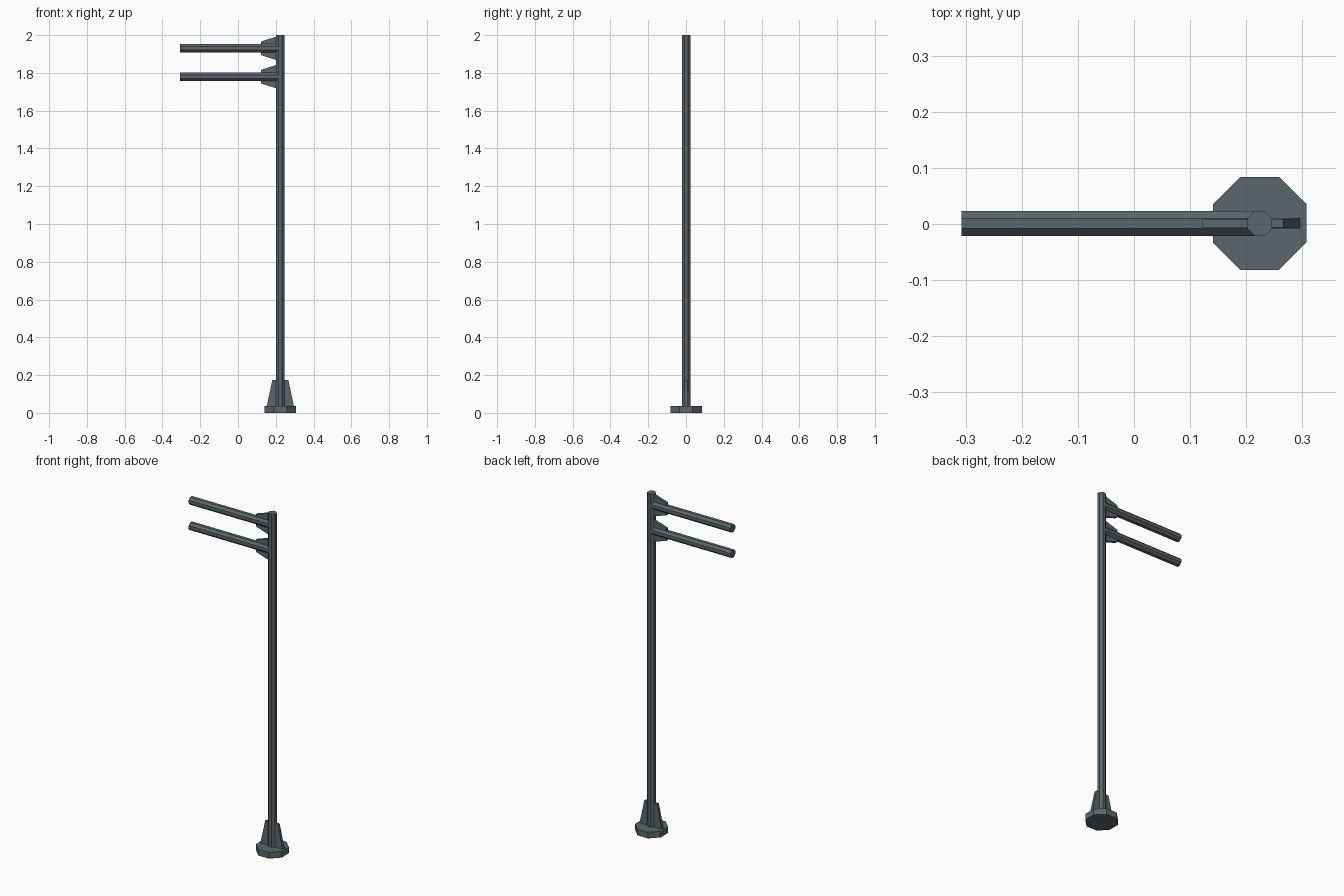
import bpy, bmesh, math
from mathutils import Matrix, Vector

if "Cube" in bpy.data.objects:
    bpy.data.objects.remove(bpy.data.objects["Cube"])

steel = bpy.data.materials.new("dark blue grey steel")
steel.diffuse_color = (0.105, 0.132, 0.148, 1)
steel.use_nodes = True
steel.node_tree.nodes["Principled BSDF"].inputs["Base Color"].default_value = steel.diffuse_color

PX, PY = 0.224, 0.001  # pole axis


def finish(name, bm):
    bmesh.ops.recalc_face_normals(bm, faces=bm.faces)
    me = bpy.data.meshes.new(name)
    bm.to_mesh(me)
    bm.free()
    me.materials.append(steel)
    ob = bpy.data.objects.new(name, me)
    bpy.context.collection.objects.link(ob)
    return ob


def octagon_bar(name, start, end, apothem):
    """Eight-sided bar with flats facing the axes."""
    start, end = Vector(start), Vector(end)
    d = end - start
    r = apothem / math.cos(math.pi / 8)
    bm = bmesh.new()
    bmesh.ops.create_cone(bm, cap_ends=True, segments=8, radius1=r, radius2=r,
                          depth=d.length)
    turn = Matrix.Rotation(math.pi / 8, 4, 'Z')
    if abs(d.x) > abs(d.z):
        turn = Matrix.Rotation(math.pi / 2, 4, 'Y') @ turn
    # make sure a flat (not a corner) faces each axis
    bm.transform(turn)
    side = max(v.co.y for v in bm.verts)
    if side > apothem * 1.01:
        axis = 'X' if abs(d.x) > abs(d.z) else 'Z'
        bm.transform(Matrix.Rotation(math.pi / 8, 4, axis))
    bm.transform(Matrix.Translation((start + end) / 2))
    return finish(name, bm)


def plate(name, profile):
    """Upright plate from (x, z, half thickness) points."""
    bm = bmesh.new()
    front = [bm.verts.new((x, PY - t, z)) for x, z, t in profile]
    back = [bm.verts.new((x, PY + t, z)) for x, z, t in profile]
    bm.faces.new(front)
    bm.faces.new(back[::-1])
    n = len(profile)
    for i in range(n):
        j = (i + 1) % n
        bm.faces.new((front[i], back[i], back[j], front[j]))
    return finish(name, bm)


# base and pole
octagon_bar("base_plate", (PX, PY, 0), (PX, PY, 0.036), 0.083)
octagon_bar("pole", (PX, PY, 0.02), (PX, PY, 2.0), 0.022)

# foot gussets either side of the pole
for side, s in (("left", -1), ("right", 1)):
    plate("foot_gusset_" + side, [
        (PX, 0.03, 0.0095), (PX + s * 0.073, 0.03, 0.0095),
        (PX + s * 0.042, 0.175, 0.0075), (PX, 0.175, 0.0075)])

# two arms, each with a gusset above and below
for label, z in (("upper", 1.93), ("lower", 1.78)):
    octagon_bar(label + "_arm", (-0.307, PY, z), (PX, PY, z), 0.022)
    for side, s in (("top", 1), ("bottom", -1)):
        plate(f"{label}_arm_gusset_{side}", [
            (PX - 0.01, z, 0.008), (0.122, z, 0.008),
            (0.122, z + s * 0.036, 0.008), (0.203, z + s * 0.062, 0.008),
            (PX - 0.01, z + s * 0.062, 0.008)])
